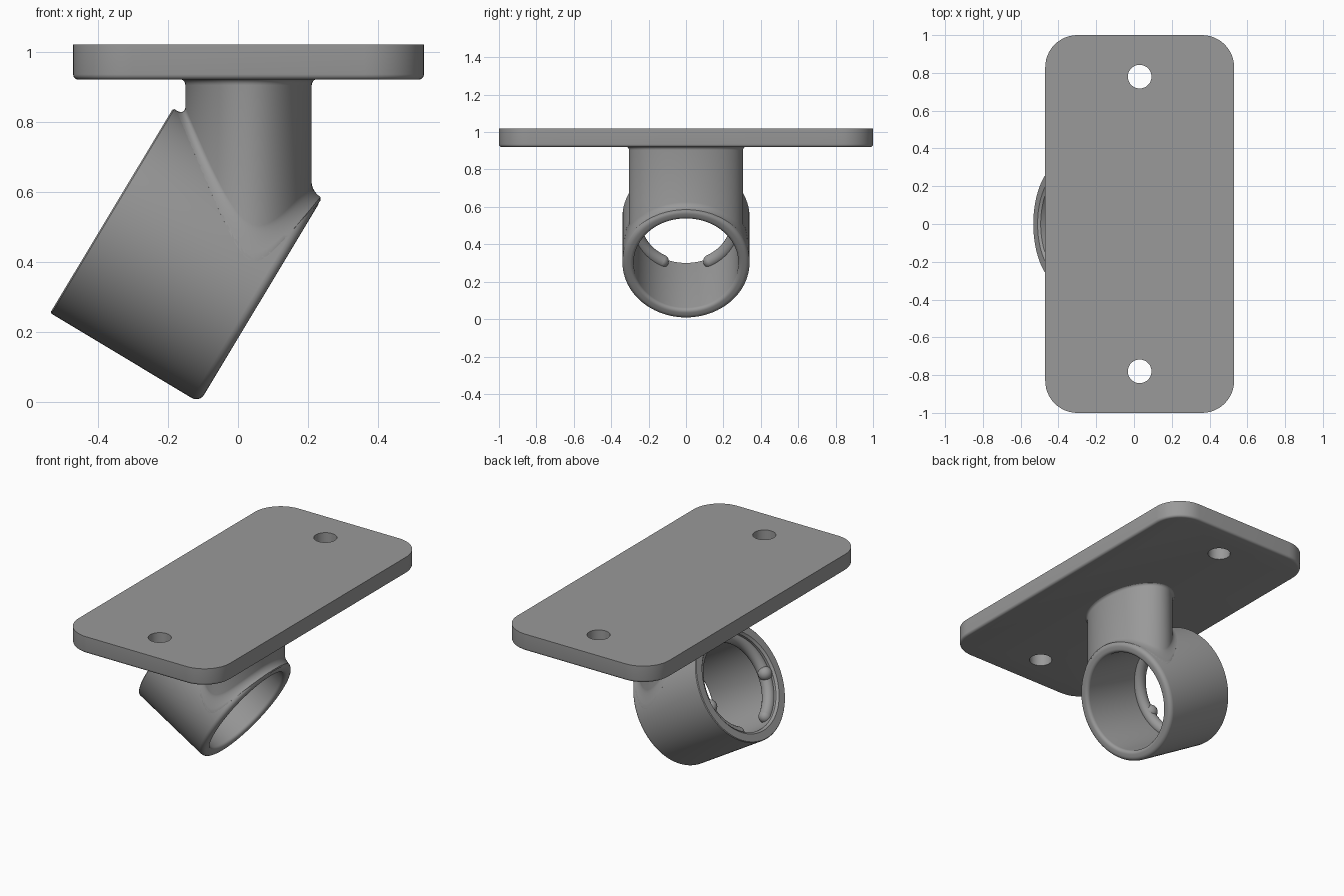
import bpy, bmesh, math
from math import sin, cos, pi, sqrt, radians
from mathutils import Vector

if "Cube" in bpy.data.objects:
    bpy.data.objects.remove(bpy.data.objects["Cube"])

mat = bpy.data.materials.new("grey")
mat.diffuse_color = (0.32, 0.32, 0.32, 1)
mat.use_nodes = True
mat.node_tree.nodes["Principled BSDF"].inputs["Base Color"].default_value = mat.diffuse_color

# Tilted socket frame: s runs along the axis from the lower right opening
AX, UP = Vector((-0.857, 0, 0.515)), Vector((0.515, 0, 0.857))
SIDE, START = Vector((0, 1, 0)), Vector((0.065, 0, 0.291))
R, BORE, LENGTH = 0.34, 0.28, 0.496


def socket_point(s, r, ang):
    return START + AX * s + SIDE * (r * cos(ang)) + UP * (r * sin(ang))


def loft(name, rings, close_rings=False, caps=False, wrap=True):
    """Skin a list of point rings with quads."""
    bm = bmesh.new()
    vs = [[bm.verts.new(p) for p in ring] for ring in rings]
    m, n = len(vs), len(vs[0])
    for i in range(m if close_rings else m - 1):
        for j in range(n if wrap else n - 1):
            a, b = vs[i], vs[(i + 1) % m]
            bm.faces.new((a[j], a[(j + 1) % n], b[(j + 1) % n], b[j]))
    if caps:
        bm.faces.new(vs[0])
        bm.faces.new(vs[-1])
    bmesh.ops.recalc_face_normals(bm, faces=bm.faces)
    me = bpy.data.meshes.new(name)
    bm.to_mesh(me)
    bm.free()
    me.materials.append(mat)
    ob = bpy.data.objects.new(name, me)
    bpy.context.collection.objects.link(ob)
    return ob


def smooth(ob):
    bpy.ops.object.select_all(action='DESELECT')
    ob.select_set(True)
    bpy.context.view_layer.objects.active = ob
    bpy.ops.object.shade_smooth_by_angle(angle=radians(35))


# Mounting plate: rounded rectangle with a softened lower edge
def plate_ring(z, inset):
    c, pts = 0.17, []
    for q, (sx, sy) in enumerate(((1, 1), (-1, 1), (-1, -1), (1, -1))):
        for k in range(13):
            a = (q + k / 12) * pi / 2
            pts.append((0.03 + sx * (0.5 - c) + (c - inset) * cos(a),
                        sy * (1 - c) + (c - inset) * sin(a), z))
    return pts


edge = [(0.92 + 0.015 * (1 - sin(t)), 0.015 * (1 - cos(t)))
        for t in (pi / 2 * (1 - k / 4) for k in range(5))]
plate = loft("mounting_plate", [plate_ring(z, i) for z, i in edge] + [plate_ring(1.02, 0)], caps=True)

# Screw holes
for y in (-0.78, 0.78):
    ring = [(0.03 + 0.0625 * cos(k * pi / 24), y + 0.0625 * sin(k * pi / 24)) for k in range(48)]
    cutter = loft("hole_cutter", [[(px, py, z) for px, py in ring] for z in (0.8, 1.1)], caps=True)
    mod = plate.modifiers.new("hole", 'BOOLEAN')
    mod.operation, mod.solver, mod.object = 'DIFFERENCE', 'EXACT', cutter
    bpy.context.view_layer.objects.active = plate
    bpy.ops.object.modifier_apply(modifier=mod.name)
    bpy.data.objects.remove(cutter)
smooth(plate)

# Socket tube: turned section with rounded lower rim
def arc(cs, cr, rad, a0, a1, n=5):
    return [(cs + rad * cos(a0 + (a1 - a0) * k / n), cr + rad * sin(a0 + (a1 - a0) * k / n))
            for k in range(n + 1)]


profile = (arc(0.02, BORE + 0.02, 0.02, 1.5 * pi, pi) + arc(0.025, R - 0.025, 0.025, pi, pi / 2)
           + [(LENGTH - 0.004, R), (LENGTH, R - 0.004), (LENGTH, BORE + 0.012), (LENGTH - 0.012, BORE)])
N = 96
smooth(loft("socket_tube", [[socket_point(s, r, 2 * pi * k / N) for k in range(N)]
                            for s, r in profile], close_rings=True))


# Oval neck, blended into the plate above and the tube below
def neck_xy(t, out):
    return 0.03 + (0.18 + out) * cos(t), (0.305 + out) * sin(t)


def tube_top(x, y):
    b = sqrt(max(R * R - y * y, 0))
    s = (START.x + UP.x * b - x) / -AX.x
    return START.z + AX.z * s + UP.z * b


F, M = 0.025, 96
angles = [2 * pi * k / M for k in range(M)]
rings = []
for k in range(6):
    a = pi / 2 * k / 5
    f = 0.018
    rings.append([(*neck_xy(t, f * (1 - sin(a))), 0.922 - f * (1 - cos(a))) for t in angles])
for k in range(7):
    a = pi / 2 * k / 6
    out = F * (1 - cos(a))
    rings.append([(*neck_xy(t, out), tube_top(*neck_xy(t, out)) + F * (1 - sin(a))) for t in angles])
rings.append([(*neck_xy(t, F), tube_top(*neck_xy(t, F)) - 0.01) for t in angles])
smooth(loft("neck", rings))

# Retaining lip inside the upper opening, open at the bottom, with round ends
LIP_S, LIP_R, LIP_T = 0.435, 0.272, 0.036
a0, a1 = radians(-62), radians(242)
lip = []
for k in range(81):
    a = a0 + (a1 - a0) * k / 80
    lip.append([socket_point(LIP_S + LIP_T * cos(p), LIP_R + LIP_T * sin(p), a)
                for p in (2 * pi * j / 16 for j in range(16))])
smooth(loft("retaining_lip", lip, caps=True))


def ball(name, ang, s, r, rad):
    bpy.ops.mesh.primitive_uv_sphere_add(segments=20, ring_count=12, radius=rad,
                                         location=socket_point(s, r, ang))
    ob = bpy.context.object
    ob.name = name
    ob.data.materials.append(mat)
    smooth(ob)


for side, end, pin in (("right", a0, radians(-8)), ("left", a1, radians(188))):
    ball("lip_end_" + side, end, LIP_S, LIP_R, LIP_T)
    ball("locking_pin_" + side, pin, LIP_S + 0.015, 0.262, 0.04)
